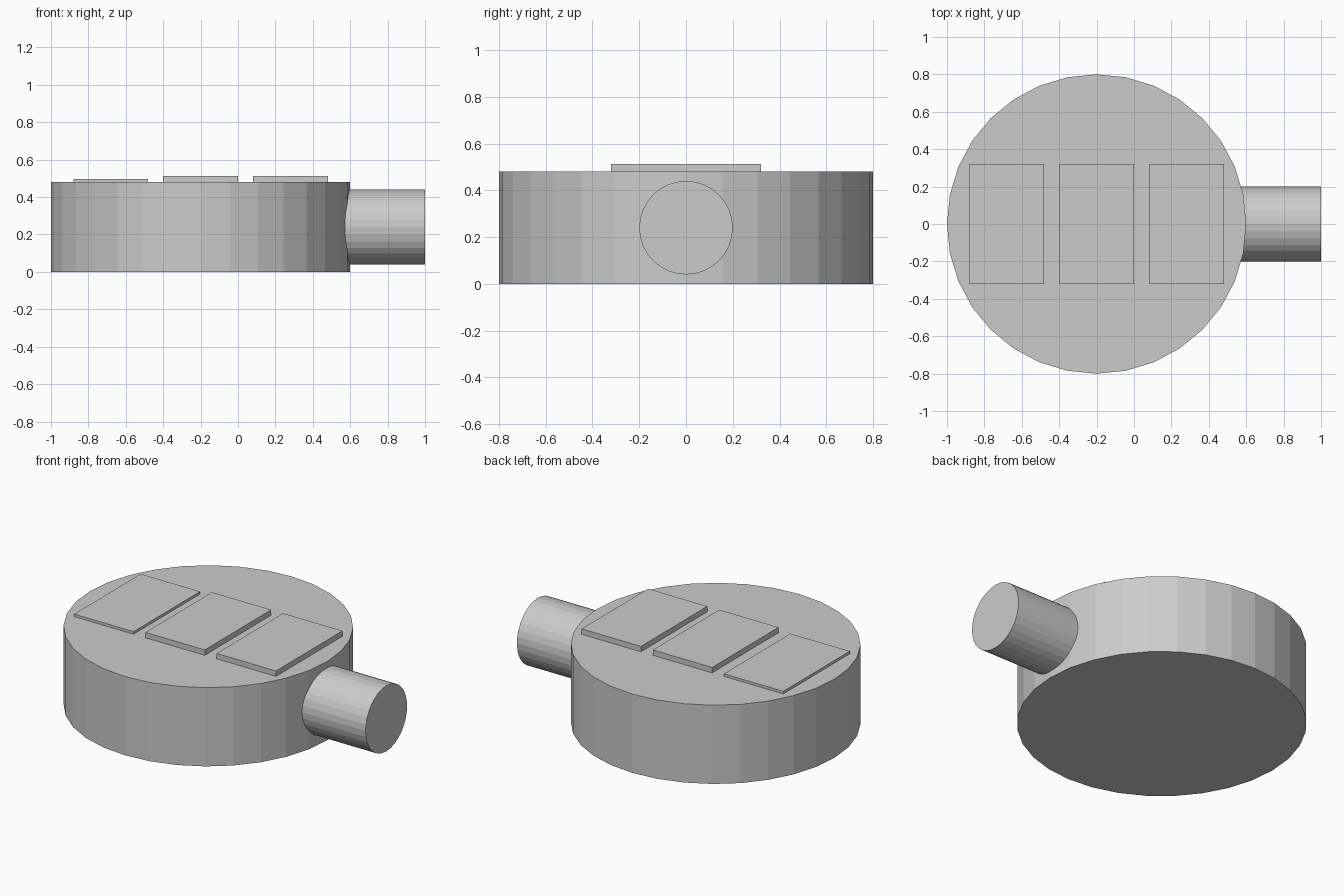
import bpy
import math

if "Cube" in bpy.data.objects:
    bpy.data.objects.remove(bpy.data.objects["Cube"])


def cylinder(name, radius, depth, location, rotation=(0, 0, 0)):
    bpy.ops.mesh.primitive_cylinder_add(vertices=32, radius=radius, depth=depth,
                                        location=location, rotation=rotation)
    bpy.context.object.name = name


def plate(name, x, top):
    # Plates sink slightly into the body so they join cleanly
    bottom = 0.47
    bpy.ops.mesh.primitive_cube_add(size=1, location=(x, 0, (top + bottom) / 2))
    obj = bpy.context.object
    obj.name = name
    obj.scale = (0.4, 0.64, top - bottom)
    bpy.ops.object.transform_apply(location=False, rotation=False, scale=True)


# Round body
cylinder("round_body", 0.8, 0.48, (-0.2, 0, 0.24))

# Side pipe, its inner end buried in the body
cylinder("side_pipe", 0.2, 0.5, (0.75, 0, 0.24), (0, math.pi / 2, 0))

# Three raised plates in a row; the left one is thinner
for side, x, top in (("left", -0.68, 0.496), ("middle", -0.2, 0.513), ("right", 0.28, 0.513)):
    plate(side + "_plate", x, top)
